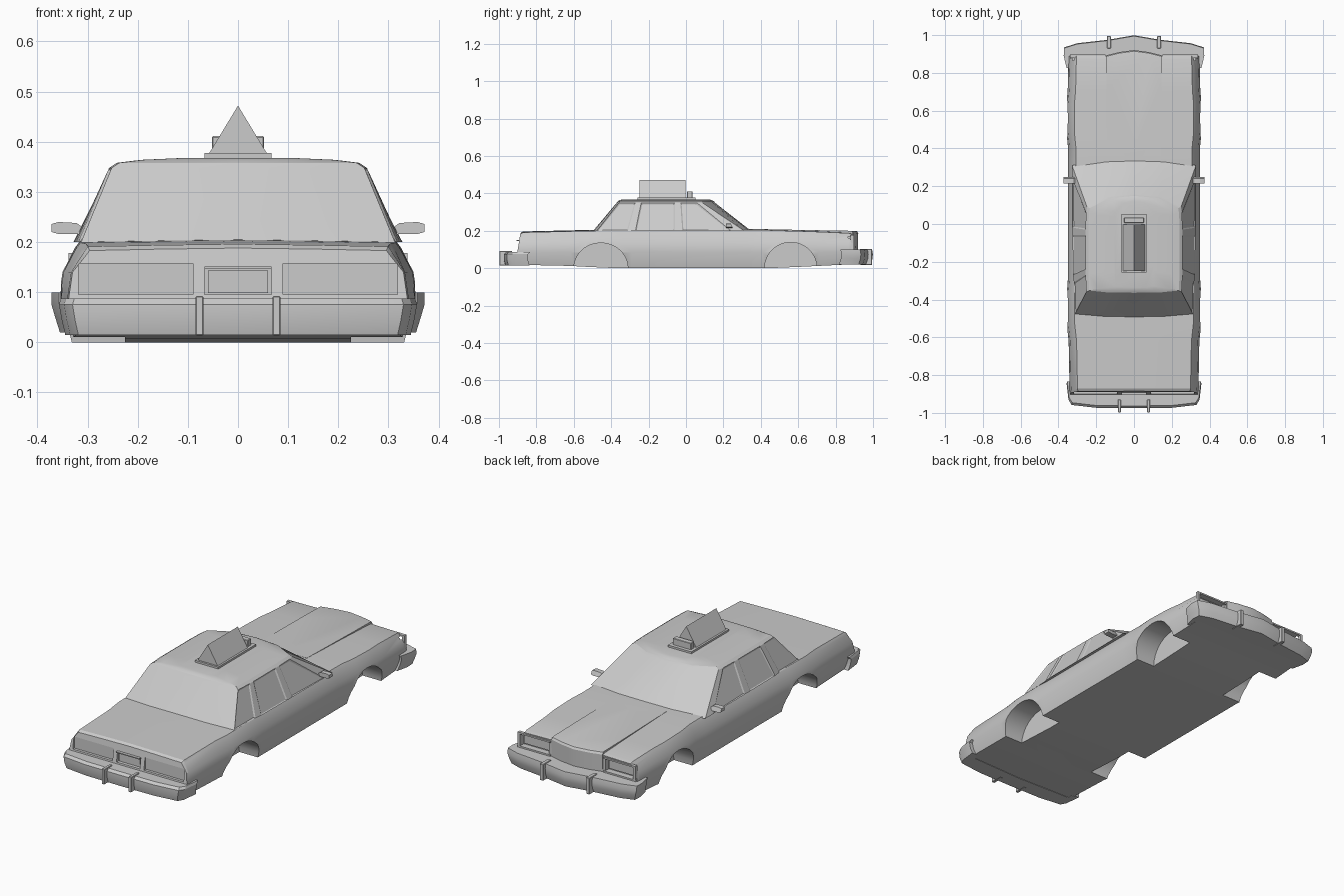
import bpy, bmesh, math

cube = bpy.data.objects.get("Cube")
if cube:
    bpy.data.objects.remove(cube, do_unlink=True)

paint = bpy.data.materials.new("plain_grey")
paint.use_nodes = True
GREY = (0.6, 0.6, 0.6, 1)
paint.diffuse_color = GREY
paint.node_tree.nodes["Principled BSDF"].inputs["Base Color"].default_value = GREY


def finish(name, bm, angle=25):
    bmesh.ops.recalc_face_normals(bm, faces=bm.faces)
    mesh = bpy.data.meshes.new(name)
    bm.to_mesh(mesh)
    bm.free()
    mesh.materials.append(paint)
    obj = bpy.data.objects.new(name, mesh)
    bpy.context.collection.objects.link(obj)
    smooth(obj, angle)
    return obj


def smooth(obj, angle=25):
    bpy.ops.object.select_all(action='DESELECT')
    obj.select_set(True)
    bpy.context.view_layer.objects.active = obj
    bpy.ops.object.shade_smooth_by_angle(angle=math.radians(angle))


def loft(rings, caps=True):
    """Skin a list of closed rings that all have the same point count."""
    bm = bmesh.new()
    rows = [[bm.verts.new(p) for p in ring] for ring in rings]
    n = len(rows[0])
    for a, b in zip(rows, rows[1:]):
        for i in range(n):
            j = (i + 1) % n
            bm.faces.new((a[i], a[j], b[j], b[i]))
    if caps:
        bm.faces.new(rows[0])
        bm.faces.new(rows[-1])
    return bm


def mirrored(half):
    """Close a half outline, given from centre to centre, across x = 0."""
    return half + [(-p[0],) + tuple(p[1:]) for p in reversed(half) if p[0] > 1e-6]


def box(name, x0, x1, y0, y1, z0, z1, bevel=0.0):
    rings = [[(x0, y0, z), (x1, y0, z), (x1, y1, z), (x0, y1, z)] for z in (z0, z1)]
    bm = loft(rings)
    if bevel:
        bmesh.ops.bevel(bm, geom=bm.edges[:], offset=bevel, segments=1, affect='EDGES')
    return finish(name, bm)


def cut(target, cutter):
    cutter.hide_render = True
    mod = target.modifiers.new("cut", 'BOOLEAN')
    mod.operation = 'DIFFERENCE'
    mod.solver = 'EXACT'
    mod.object = cutter
    bpy.ops.object.select_all(action='DESELECT')
    target.select_set(True)
    bpy.context.view_layer.objects.active = target
    bpy.ops.object.modifier_apply(modifier=mod.name)
    bpy.data.objects.remove(cutter, do_unlink=True)


# Lower body: cross-sections lofted from tail to nose
def section(y, w, zb, zt, tilt=0):
    half = [(0, zb), (w - .02, zb), (w, .085), (w - .008, .14), (w - .033, zt - .015),
            (w - .042, zt - .003), (.15, zt), (0, zt + .002)]
    return mirrored([(x, y + tilt * (.19 - z), z) for x, z in half])


stations = [(-.885, .338, .02, .186, -.16), (-.872, .341, .018, .194, -.12), (-.62, .346, .012, .2),
            (-.53, .356, .007, .202), (-.37, .356, 0, .205), (-.29, .35, 0, .206),
            (.33, .35, 0, .208), (.41, .35, 0, .207), (.49, .358, .002, .204), (.63, .358, .008, .2),
            (.71, .351, .012, .197), (.87, .347, .02, .19), (.89, .345, .02, .184)]
body = finish("lower_body", loft([section(*s) for s in stations]))

# Wheel wells, lamp recesses and plate recess
for side in (-1, 1):
    for y, r, h in ((-.455, .145, .135), (.56, .14, .138)):
        arc = [(y + r * math.cos(a), h * math.sin(a))
               for a in [math.pi * i / 14 for i in range(15)]]
        arc = [(y + r, -.05)] + arc + [(y - r, -.05)]
        well = loft([[(side * x, p, z) for p, z in arc] for x in (.225, .45)])
        cut(body, finish("well_cutter", well))
    xs = sorted((side * .162, side * .325))
    cut(body, box("lamp_cutter", *xs, .865, 1, .108, .17))
    xs = sorted((side * .09, side * .318))
    cut(body, box("lamp_cutter", *xs, -1, -.886, .095, .157))
cut(body, box("plate_cutter", -.067, .067, -1, -.882, .095, .149))
smooth(body)
box("number_plate", -.06, .06, -.888, -.88, .098, .143)
box("plate_lip", -.067, .067, -.906, -.88, .146, .151)

# Raised hood centre running into the pointed nose
def hood_ring(drop, back, low=None):
    half = [(0, .36), (.143, .36), (.146, .72), (.146, .893 - back), (.08, .91 - back), (0, .921 - back)]
    return mirrored([(x, y, low or .209 - .018 * (y - .36) - drop) for x, y in half])


finish("hood_centre", loft([hood_ring(0, .003, .09), hood_ring(.012, 0), hood_ring(.002, .006),
                            hood_ring(0, .014)]))

# Headlamps with thin surrounds
for side, label in ((1, "left"), (-1, "right")):
    def strip(part, x0, x1, *rest):
        box(label + part, *sorted((side * x0, side * x1)), *rest)
    strip("_headlamp", .17, .318, .855, .872, .115, .162)
    strip("_lamp_brow", .152, .338, .88, .897, .17, .178)
    strip("_lamp_sill", .152, .34, .88, .897, .1, .108)
    strip("_lamp_edge", .325, .338, .88, .897, .108, .17)

# Cabin: three stacked outlines from waistline to roof
base = [(0, -.496), (.16, -.491), (.313, -.476), (.318, -.31), (.323, -.27), (.325, -.06),
        (.325, -.02), (.327, .24), (.328, .31), (.16, .339), (0, .347)]
top = [(0, -.372), (.15, -.37), (.252, -.36), (.257, -.27), (.257, -.24), (.257, -.06),
       (.257, -.03), (.254, .06), (.249, .09), (.14, .145), (0, .157)]
rings = [mirrored([(x, y, .2) for x, y in base])]
for z, fx, fy in ((.348, 1, 1), (.358, .94, .97), (.364, .75, .93), (.368, .4, .87)):
    rings.append(mirrored([(x * fx, -.11 + (y + .11) * fy, z) for x, y in top]))
cabin = loft(rings)
cabin.normal_update()
# Sink the window panes
panes = [f for f in cabin.faces if abs(f.calc_center_median().x) > .25
         and .24 < f.calc_center_median().z < .3 and f.calc_area() > .015]
bmesh.ops.recalc_face_normals(cabin, faces=cabin.faces)
bmesh.ops.inset_individual(cabin, faces=panes, thickness=.009, depth=-.004)
finish("cabin", cabin, 22)

# Bumpers with a ledge along the middle
def bumper(name, half, sign, levels):
    rings = [mirrored([(x * fx, y - sign * dy, z) for x, y in half]) for z, fx, dy in levels]
    finish(name, loft(rings))


bumper("rear_bumper",
       [(0, -.975), (.2, -.973), (.33, -.958), (.347, -.93), (.357, -.845),
        (.33, -.845), (.31, -.88), (0, -.89)], -1,
       [(.015, .965, .008), (.045, .985, 0), (.075, 1, 0), (.087, .99, .012)])
bumper("front_bumper",
       [(0, .999), (.14, .975), (.3, .957), (.37, .935), (.372, .893), (.357, .83),
        (.33, .83), (.33, .87), (0, .89)], 1,
       [(.02, .955, .012), (.05, .98, .002), (.075, 1, 0), (.099, 1, .004)])
for side, label in ((1, "left"), (-1, "right")):
    x = side * .077
    box(label + "_rear_guard", x - .008, x + .008, -.997, -.93, .014, .092, .002)
    x = side * .133
    box(label + "_front_guard", x - .01, x + .01, .93, .995, .018, .103, .002)
    # Door mirror: tapered pod on a short stem
    pod = [[(side * x, y, z) for y, z in ((.215, z0), (.248, z0), (.24, z1), (.215, z1))]
           for x, z0, z1 in ((.3, .212, .222), (.322, .216, .238), (.358, .216, .24), (.372, .22, .236))]
    finish(label + "_door_mirror", loft(pod))

# Roof sign: plate, triangular prism and a small lamp box
box("sign_base", -.067, .067, -.258, .052, .362, .378)
finish("sign_prism", loft([[(-.057, y, .378), (.057, y, .378), (0, y, .472)] for y in (-.248, -.002)]))
box("sign_lamp", -.052, .052, .006, .034, .376, .411, .002)
